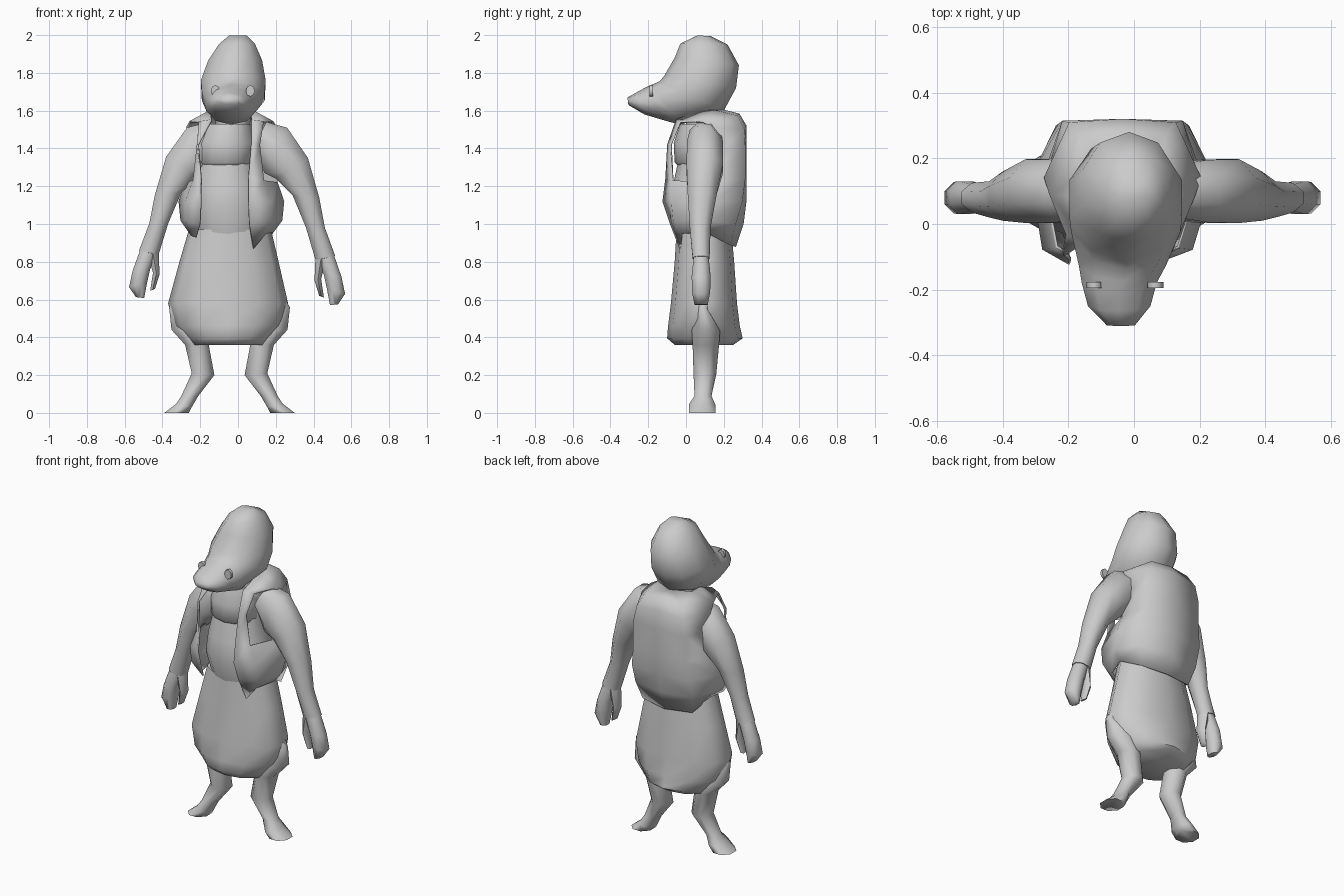
import bpy, bmesh, math
from mathutils import Vector as V, Matrix


def finish(name, bm, angle=60, thick=0):
    bmesh.ops.remove_doubles(bm, verts=bm.verts, dist=0.0005)
    bmesh.ops.recalc_face_normals(bm, faces=bm.faces)
    me = bpy.data.meshes.new(name)
    bm.to_mesh(me)
    bm.free()
    ob = bpy.data.objects.new(name, me)
    bpy.context.collection.objects.link(ob)
    bpy.ops.object.select_all(action='DESELECT')
    ob.select_set(True)
    bpy.context.view_layer.objects.active = ob
    bpy.ops.object.shade_smooth_by_angle(angle=math.radians(angle))
    if thick:
        mod = ob.modifiers.new("thickness", 'SOLIDIFY')
        mod.thickness = thick
        mod.offset = 0
    return ob


def loft(name, rings, n=8, flat=False, angle=60):
    """Each ring is (edge point, opposite edge point, half-axis vector).
    flat turns the ring half a step so flats, not corners, touch the extents."""
    turn = math.pi / n if flat else 0
    grow = 1 / math.cos(turn)
    bm = bmesh.new()
    rows = []
    for a, b, h in rings:
        a, b, h = V(a), V(b), V(h)
        row = []
        for k in range(n):
            t = 2 * math.pi * k / n + turn
            p = (a + b) / 2 + ((b - a) / 2 * math.cos(t) + h * math.sin(t)) * grow
            row.append(bm.verts.new(p))
        rows.append(row)
    for r, s in zip(rows, rows[1:]):
        for k in range(n):
            bm.faces.new((r[k], r[(k + 1) % n], s[(k + 1) % n], s[k]))
    bm.faces.new(rows[0])
    bm.faces.new(rows[-1])
    return finish(name, bm, angle)


def limb(name, rings, fx, n=8):
    """Rings (inner x, inner z, outer x, outer z, y centre, y half depth)."""
    return loft(name, [(fx(a, b, y), fx(c, d, y), (0, h, 0))
                       for a, b, c, d, y, h in rings], n, True, 75)


def level(xl, xr, yf, yb, z):
    y = (yf + yb) / 2
    return (xl, y, z), (xr, y, z), (0, (yb - yf) / 2, 0)


def profile(x, rx, a, b):
    return (x, *a), (x, *b), (rx, 0, 0)


# Head: cranium, then a brow stepping into a broad snout
loft("head", [
    profile(0.00, .05, (.06, 1.998), (.13, 1.995)),
    profile(-.005, .10, (-.03, 1.955), (.22, 1.95)),
    profile(-.015, .15, (-.06, 1.88), (.28, 1.84)),
    profile(-.025, .18, (-.115, 1.785), (.265, 1.72)),
    profile(-.025, .175, (-.14, 1.755), (.20, 1.60)),
    profile(-.035, .14, (-.175, 1.74), (-.03, 1.525)),
    profile(-.045, .12, (-.21, 1.725), (-.12, 1.55)),
    profile(-.045, .10, (-.265, 1.695), (-.22, 1.58)),
    profile(-.04, .045, (-.31, 1.67), (-.305, 1.63))], 10, angle=75)

# Eyes: small flat discs standing off the snout sides
for side, x in (("left", .065), ("right", -.12)):
    bm = bmesh.new()
    bmesh.ops.create_cone(bm, cap_ends=True, segments=8, radius1=1, radius2=1, depth=1,
                          matrix=Matrix.Rotation(math.pi / 2, 4, 'X'))
    bmesh.ops.scale(bm, vec=(.024, .018, .03), verts=bm.verts)
    bmesh.ops.translate(bm, vec=(x, -.185, 1.705), verts=bm.verts)
    finish("eye_" + side, bm)

# Neck, torso and chest bib
loft("neck", [level(-.12, .06, 0, .18, 1.42), level(-.12, .07, 0, .18, 1.66)])
loft("torso", [
    level(-.21, .12, -.04, .22, .91), level(-.25, .15, -.09, .26, 1.08),
    level(-.24, .13, -.07, .26, 1.20), level(-.21, .09, -.04, .26, 1.34),
    level(-.20, .10, 0, .26, 1.50)], 12)
loft("chest_bib", [
    level(-.18, .05, -.03, .2, 1.30), level(-.21, .08, -.06, .2, 1.325),
    level(-.21, .09, -.065, .2, 1.43), level(-.17, .07, -.03, .2, 1.53)], 12)

# Skirt: flares, then tucks in at the hem with a closed underside
loft("skirt", [
    level(-.25, .15, -.06, .25, .36), level(-.275, .175, -.10, .30, .395),
    level(-.34, .235, -.095, .285, .46),
    level(-.37, .265, -.08, .27, .58), level(-.31, .215, -.06, .255, .80),
    level(-.26, .175, -.05, .24, .97)], 12)

# Arms and hands
ARM = [(.08, 1.40, .15, 1.54, .10, .08), (.14, 1.27, .26, 1.51, .10, .095),
       (.20, 1.24, .37, 1.35, .10, .097), (.29, 1.15, .43, 1.14, .085, .075),
       (.36, .98, .46, .98, .075, .055), (.41, .81, .515, .83, .08, .045)]
FINGERS = [(.42, .81, .51, .83, .08, .04), (.455, .73, .548, .72, .08, .05),
           (.47, .66, .567, .63, .08, .048), (.487, .57, .53, .575, .08, .035)]
THUMB = [(.41, .82, .47, .82, .08, .035), (.405, .70, .44, .71, .08, .033),
         (.43, .62, .455, .61, .08, .02)]
# Legs and out-turned feet
LEG = [(.06, .64, .22, .65, .11, .05), (.06, .48, .275, .56, .09, .035),
       (.06, .42, .262, .44, .105, .075), (.065, .36, .19, .36, .105, .07),
       (.035, .20, .155, .21, .10, .06), (.12, .09, .21, .09, .09, .045),
       (.155, .03, .235, .05, .085, .07), (.17, 0, .30, 0, .085, .07)]

for side in ("left", "right"):
    if side == "left":
        arm_pt = leg_pt = lambda x, z, y: (x, y, z)
    else:
        arm_pt = lambda x, z, y: (-.01 - x, y, z + .04 * (1.52 - z))
        leg_pt = lambda x, z, y: (-.09 - x, y, z)
    limb("arm_" + side, ARM, arm_pt)
    limb("fingers_" + side, FINGERS, arm_pt)
    limb("thumb_" + side, THUMB, arm_pt, 6)
    limb("leg_" + side, LEG, leg_pt)

# Vest halves: wrap, upper back and shoulder straps with open armholes
CX = -.035
WRAP = [[(.115, -.03, .87), (.18, -.02, .95), (.22, .10, .96), (.17, .23, .89), (0, .26, .88)],
        [(.095, -.08, 1.0), (.21, -.065, 1.02), (.265, .10, 1.02), (.20, .26, 1.0), (0, .30, 1.0)],
        [(.09, -.12, 1.12), (.21, -.075, 1.12), (.275, .14, 1.12), (.20, .295, 1.12), (0, .315, 1.12)],
        [(.09, -.105, 1.24), (.17, -.07, 1.23), (.24, .14, 1.22), (.18, .31, 1.24), (0, .315, 1.24)]]
BACK = [WRAP[3][2:],
        [(.22, .17, 1.38), (.18, .31, 1.40), (0, .315, 1.40)],
        [(.235, .14, 1.51), (.16, .305, 1.50), (0, .315, 1.52)],
        [(.22, .09, 1.54), (.13, .27, 1.57), (0, .28, 1.58)],
        [(.11, .08, 1.60), (.11, .15, 1.60), (0, .20, 1.60)]]
STRAP = [WRAP[3][:2],
         [(.105, -.095, 1.42), (.15, -.08, 1.42)],
         [(.105, -.05, 1.55), (.17, -.03, 1.54)],
         [(.11, .08, 1.60), (.22, .09, 1.54)]]

bm = bmesh.new()
for s in (1, -1):
    for part in (WRAP, BACK, STRAP):
        grid = []
        for row in part:
            pts = []
            for i, (x, y, z) in enumerate(row):
                # the wearer's right front edge hangs further open
                if s < 0 and part is not BACK and i < 2 and z < 1.45:
                    x += (.07, .03)[i]
                if s < 0 and z < 1.0 and y < 0:
                    z += (.06, -.01)[i]
                pts.append(bm.verts.new((CX + s * x, y, z)))
            grid.append(pts)
        for r, t in zip(grid, grid[1:]):
            for k in range(len(r) - 1):
                bm.faces.new((r[k], r[k + 1], t[k + 1], t[k]))
finish("vest", bm, 80, .01)
